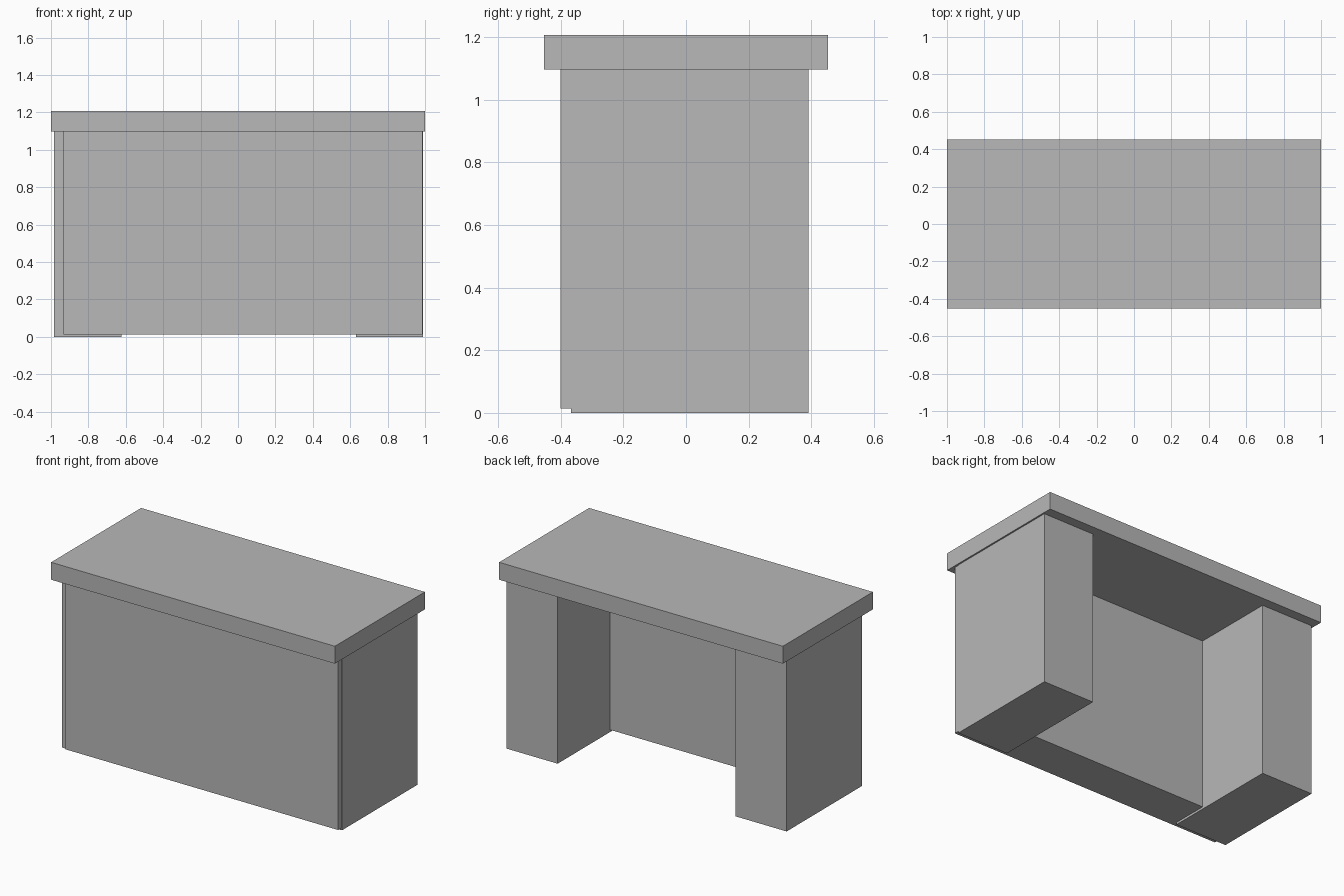
import bpy
from mathutils import Vector

cube = bpy.data.objects.get("Cube")
if cube:
    bpy.data.objects.remove(cube, do_unlink=True)

# Single flat colour
COLOUR = (0.48, 0.48, 0.48, 1.0)
grey = bpy.data.materials.new("plain grey")
grey.use_nodes = True
grey.diffuse_color = COLOUR
for node in grey.node_tree.nodes:
    if node.type == 'BSDF_PRINCIPLED':
        node.inputs["Base Color"].default_value = COLOUR


def box(name, low, high):
    """Flat-sided block between two opposite corners."""
    low, high = Vector(low), Vector(high)
    bpy.ops.mesh.primitive_cube_add(size=1, location=(low + high) / 2)
    obj = bpy.context.object
    obj.name = obj.data.name = name
    obj.scale = high - low
    bpy.ops.object.transform_apply(location=False, rotation=False, scale=True)
    obj.data.materials.append(grey)
    return obj


TOP_UNDERSIDE = 1.097

# Overhanging slab on top
box("desk_top", (-1.0, -0.453, TOP_UNDERSIDE), (1.0, 0.453, 1.208))

# Two side pedestals standing on the floor
for name, inner, outer in (("right_pedestal", -0.983, -0.622),
                           ("left_pedestal", 0.631, 0.99)):
    box(name, (inner, -0.367, 0.0), (outer, 0.391, TOP_UNDERSIDE))

# Thick front panel, slightly clear of the floor and set off-centre
box("front_panel", (-0.934, -0.401, 0.014), (0.987, -0.137, TOP_UNDERSIDE))
